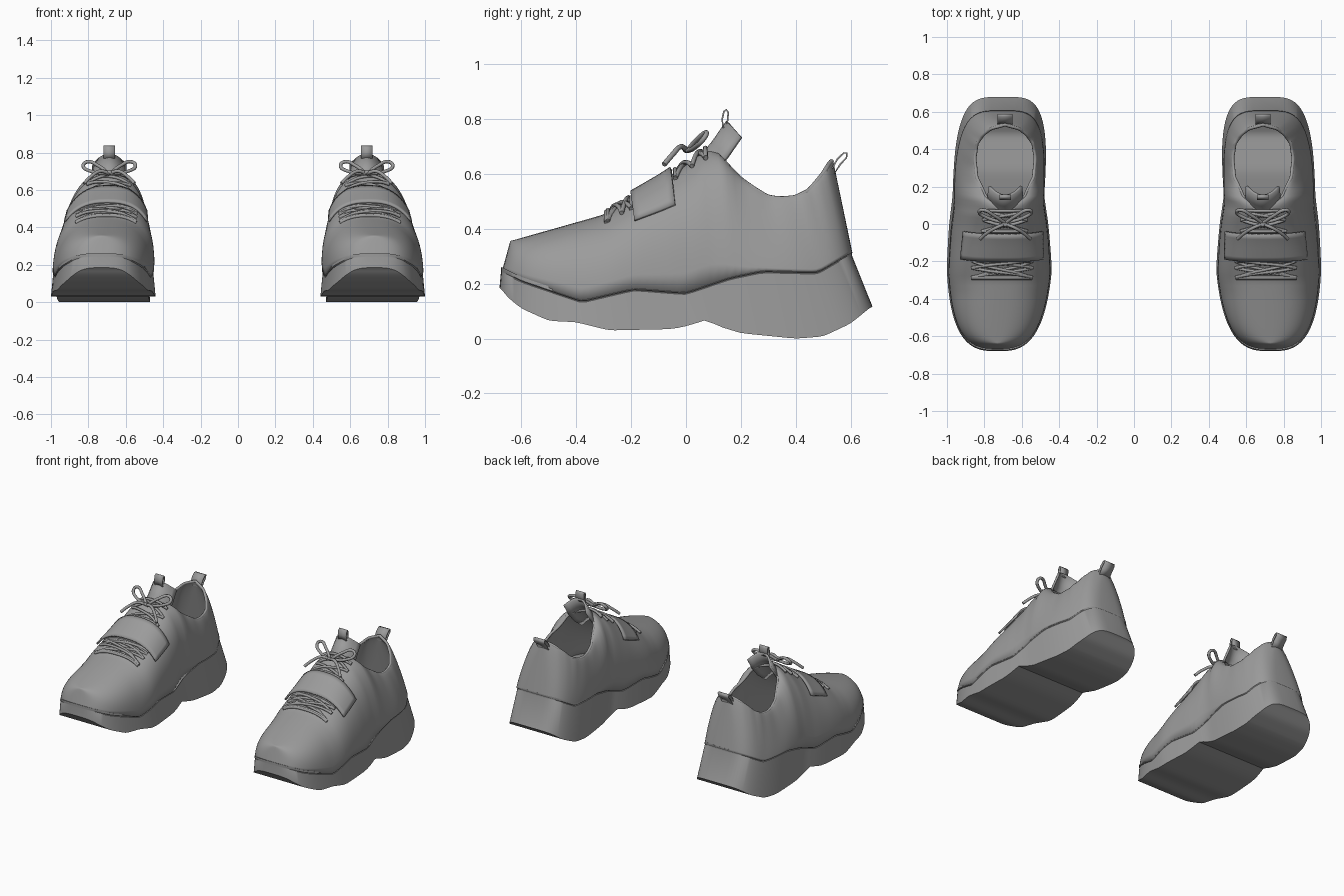
import bpy, bmesh, math

if "Cube" in bpy.data.objects:
    bpy.data.objects.remove(bpy.data.objects["Cube"])

grey = bpy.data.materials.new("grey")
grey.diffuse_color = (0.33, 0.33, 0.33, 1)
grey.use_nodes = True
grey.node_tree.nodes["Principled BSDF"].inputs["Base Color"].default_value = grey.diffuse_color


def curve_at(table, y, soft=0.015):
    """Softened linear lookup in a list of (y, value) pairs."""
    def look(v):
        if v <= table[0][0]:
            return table[0][1]
        for (a, p), (b, q) in zip(table, table[1:]):
            if v <= b:
                return p + (q - p) * (v - a) / (b - a)
        return table[-1][1]
    return (look(y - soft) + 2 * look(y) + look(y + soft)) / 4


# Shoe profiles along y
CENTRE = [(-.67, .73), (-.25, .72), (.15, .725), (.4, .713), (.68, .70)]
HALF = [(-.67, .28), (-.25, .285), (0, .265), (.15, .245), (.4, .25), (.68, .25)]
SOLE_LOW = [(-.68, .19), (-.65, .15), (-.6, .11), (-.5, .065), (-.4, .06), (-.28, .03),
            (-.05, .035), (.02, .05), (.07, .07), (.12, .045), (.2, .02), (.4, 0),
            (.5, .008), (.6, .055), (.68, .12)]
SOLE_TOP = [(-.68, .265), (-.6, .225), (-.38, .15), (-.19, .195), (0, .18), (.16, .235),
            (.28, .26), (.48, .255), (.6, .325)]
CROWN = [(-.635, .35), (-.3, .445), (-.1, .56), (0, .625), (.08, .685), (.12, .67),
         (.15, .63), (.2, .58), (.25, .545), (.3, .515), (.35, .51), (.4, .515),
         (.45, .54), (.5, .6), (.53, .65)]
CROWN_X = [(-.64, .73), (-.3, .705), (0, .688), (.53, .69)]
OPENING = [(.09, 0), (.13, .095), (.25, .152), (.35, .162), (.43, .15), (.48, .115),
           (.51, .075), (.53, 0)]
ROUND = [(.05, 2.5), (.25, 1.35)]

STEPS = 64
STATIONS = [math.sin(math.pi * (i / STEPS - .5)) for i in range(STEPS + 1)]


def half_width(s):
    n = 3 if s < 0 else 4
    return curve_at(HALF, .68 * s) * max(0, 1 - abs(s) ** n) ** (1 / n)


def upper_point(s, a, lift=0):
    """Point on the upper: s runs toe to heel, a runs -1 (left base), 0 (crown), 1."""
    yb, yt = -.032 + .632 * s, -.0525 + .5825 * s
    side = -1 if a < 0 else 1
    phi = (1 - abs(a)) * math.pi / 2
    power = 2 / curve_at(ROUND, yt)
    c, t = max(0, math.cos(phi)) ** power, math.sin(phi) ** power
    if abs(a) < 1e-6:
        c = 0
    w = half_width(s) * .945
    wt = min(curve_at(OPENING, yt, .003), w)
    zb = curve_at(SOLE_TOP, yb) - .012
    zt = curve_at(CROWN, yt, .01) + lift
    cx = curve_at(CENTRE, yb) * (1 - t) + curve_at(CROWN_X, yt) * t
    return (cx + side * (wt + (w + lift * .3 - wt) * c), yb + (yt - yb) * t, zb + (zt - zb) * t)


def finish(obj, angle=40, solid=0):
    """Give the part its material, thickness, shading and a twin on the other foot."""
    obj.data.materials.clear()
    obj.data.materials.append(grey)
    if solid:
        m = obj.modifiers.new("thickness", 'SOLIDIFY')
        m.thickness, m.offset = solid, 0
    obj.modifiers.new("pair", 'MIRROR').use_mirror_merge = False
    bpy.ops.object.select_all(action='DESELECT')
    obj.select_set(True)
    bpy.context.view_layer.objects.active = obj
    bpy.ops.object.shade_smooth_by_angle(angle=math.radians(angle))


def loft(name, grids, closed=False, solid=0, angle=40):
    bm = bmesh.new()
    for rows in grids:
        vs = [[bm.verts.new(p) for p in row] for row in rows]
        for r0, r1 in zip(vs, vs[1:]):
            n = len(r0)
            for j in range(n if closed else n - 1):
                k = (j + 1) % n
                bm.faces.new((r0[j], r0[k], r1[k], r1[j]))
    bmesh.ops.remove_doubles(bm, verts=bm.verts, dist=1e-4)
    bmesh.ops.recalc_face_normals(bm, faces=bm.faces)
    me = bpy.data.meshes.new(name)
    bm.to_mesh(me)
    bm.free()
    obj = bpy.data.objects.new(name, me)
    bpy.context.collection.objects.link(obj)
    finish(obj, angle, solid)


def tube(name, paths, radius):
    cu = bpy.data.curves.new(name, 'CURVE')
    cu.dimensions = '3D'
    cu.bevel_depth, cu.bevel_resolution, cu.resolution_u = radius, 2, 6
    cu.use_fill_caps = True
    for pts in paths:
        sp = cu.splines.new('BEZIER')
        sp.bezier_points.add(len(pts) - 1)
        for bp, p in zip(sp.bezier_points, pts):
            bp.co = p
            bp.handle_left_type = bp.handle_right_type = 'AUTO'
    obj = bpy.data.objects.new(name, cu)
    bpy.context.collection.objects.link(obj)
    bpy.ops.object.select_all(action='DESELECT')
    obj.select_set(True)
    bpy.context.view_layer.objects.active = obj
    bpy.ops.object.convert(target='MESH')
    finish(bpy.context.view_layer.objects.active, 60)


def ribbon_loop(name, profile, x, half):
    loft(name, [[[(x + d, y, z) for y, z in profile] for d in (-half, half)]],
         closed=True, solid=.006, angle=50)


# Thick wavy sole with a thin lip along its top edge
sole = []
for s in STATIONS:
    w, cx = half_width(s), curve_at(CENTRE, .68 * s)
    yb, yt = .68 * s, -.035 + .64 * s
    zb, zt = curve_at(SOLE_LOW, yb), curve_at(SOLE_TOP, yt)
    side = [(1, yb, zb), (.955, yt, zt - .02), (.935, yt, zt - .017),
            (.965, yt, zt - .013), (.96, yt, zt), (.9, yt, zt)]
    sole.append([(cx - w * k, y, z) for k, y, z in side]
                + [(cx + w * k, y, z) for k, y, z in reversed(side)])
loft("sole", [sole], closed=True, angle=35)

# Upper: two half shells that join along the crown and part at the opening
M = 16
loft("upper", [[[upper_point(s, sd * max(1 - j / M, 1e-7)) for j in range(M + 1)]
                for s in STATIONS] for sd in (-1, 1)], solid=.014)

# Padded rim around the opening
rim_s = [s for s in STATIONS if -.0525 + .5825 * s > .1]
rim = [upper_point(s, -1e-7) for s in rim_s] + [upper_point(s, 1e-7) for s in rim_s[-2::-1]]
tube("collar_rim", [rim], .009)

# Arched tongue rising out of the opening
tongue = []
for y, z, half in [(-.02, .60, .075), (.05, .655, .085), (.1, .715, .09), (.152, .79, .085)]:
    row = []
    for i in range(13):
        a = i / 6 - 1
        row.append((.688 + half * a, y + .05 * a * a, z - .055 * a * a))
    tongue.append(row)
loft("tongue", [tongue], solid=.014)

# Pull loops on tongue and heel
ribbon_loop("tongue_loop", [(.135, .77), (.132, .80), (.138, .828), (.147, .835),
                            (.154, .825), (.152, .80), (.148, .77)], .688, .031)
ribbon_loop("heel_loop", [(.53, .615), (.552, .655), (.575, .677), (.587, .677),
                          (.585, .66), (.562, .635), (.54, .60)], .69, .04)


def on_upper(y, a, lift):
    return upper_point((y + .0525) / .5825, a, lift)


# Broad strap across the instep
loft("strap", [[[on_upper(-.2 + .145 * i / 6 + .03 * abs(a) ** 2, a, .032)
                 for a in [.56 * (j / 10 - 1) for j in range(21)]] for i in range(7)]],
     solid=.012)


# Zigzag laces below and above the strap
def zigzag(ys, a, lift):
    paths = []
    for sd in (-1, 1):
        for k, (y0, y1) in enumerate(zip(ys, ys[1:])):
            f = sd if k % 2 else -sd
            paths.append([on_upper(y0 + (y1 - y0) * t / 6, f * a * (1 - t / 3),
                                   lift + .004 * sd) for t in range(7)])
    for y in (ys[0], ys[-1]):
        paths.append([on_upper(y, a * (t / 3 - 1), lift) for t in range(7)])
    return paths


tube("lower_laces", zigzag([-.29, -.2], .36, .012)
     + zigzag([-.285, -.235, -.19], .36, .014), .0085)
tube("upper_laces", zigzag([-.04, .02, .07], .26, .018), .0085)

# Bow with two loops, two loose ends and a knot
X = .688
bow = []
for d in (-1, 1):
    bow.append([(X, .005, .685), (X + d * .06, .045, .73), (X + d * .12, .075, .75),
                (X + d * .14, .065, .73), (X + d * .10, .035, .70), (X, .005, .685)])
    bow.append([(X, .0, .69), (X + d * .05, -.02, .70), (X + d * .10, -.05, .67),
                (X + d * .135, -.08, .635)])
bow.append([(X - .018, .0, .685), (X, -.006, .695), (X + .018, .01, .685)])
tube("bow", bow, .0095)
